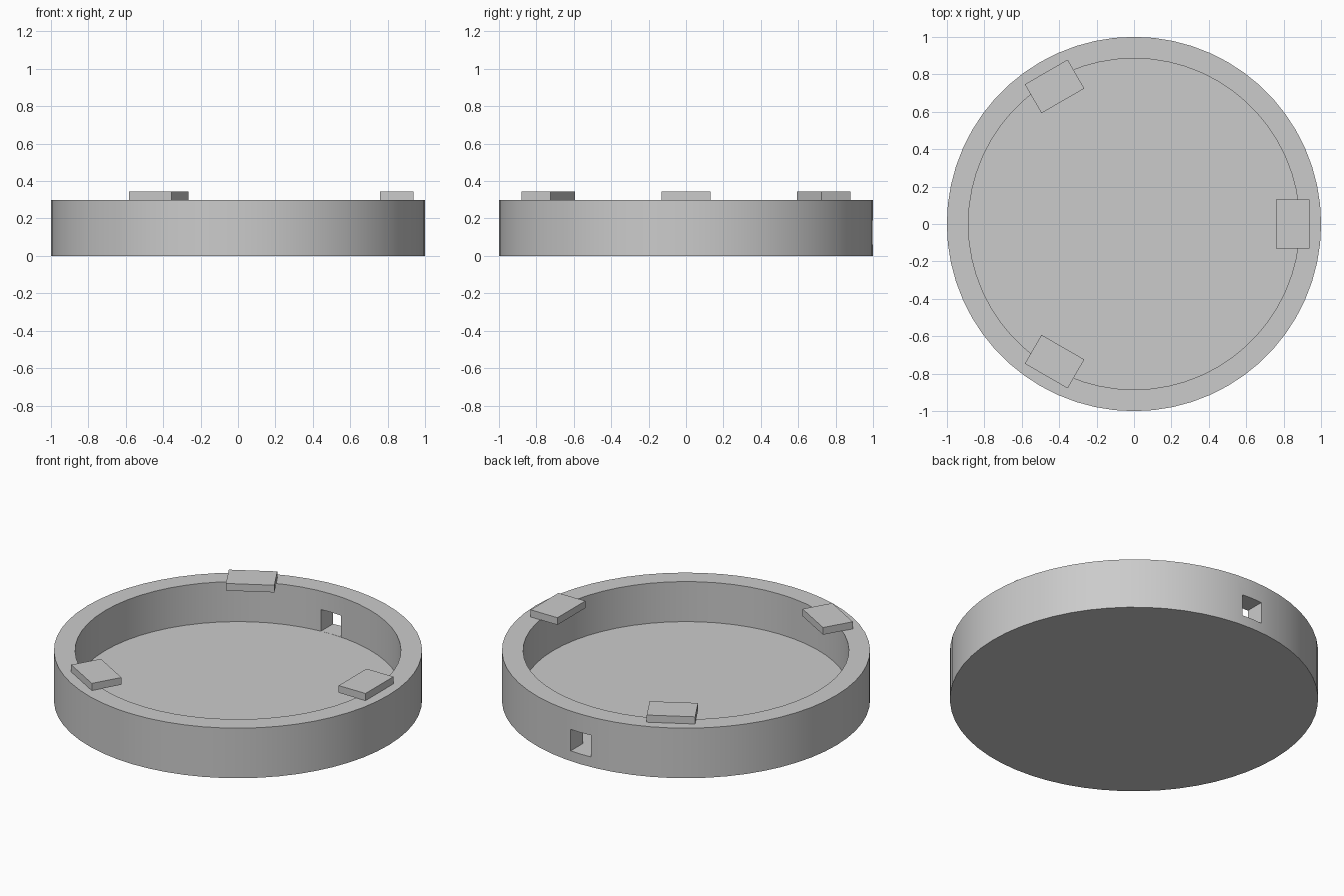
import bpy, bmesh, math
from mathutils import Matrix, Vector

default = bpy.data.objects.get("Cube")
if default:
    bpy.data.objects.remove(default)

SEGMENTS = 60
RADIUS, INNER = 1.0, 0.885
HEIGHT, FLOOR, TAB_TOP = 0.3, 0.06, 0.343

grey = bpy.data.materials.new("light grey")
grey.use_nodes = True
grey.diffuse_color = (0.6, 0.6, 0.6, 1)
grey.node_tree.nodes["Principled BSDF"].inputs["Base Color"].default_value = (0.6, 0.6, 0.6, 1)


def add_object(name, bm):
    bmesh.ops.recalc_face_normals(bm, faces=bm.faces)
    mesh = bpy.data.meshes.new(name)
    bm.to_mesh(mesh)
    bm.free()
    mesh.materials.append(grey)
    obj = bpy.data.objects.new(name, mesh)
    bpy.context.collection.objects.link(obj)
    return obj


def box(name, low, high, turn=0.0):
    low, high = Vector(low), Vector(high)
    bm = bmesh.new()
    bmesh.ops.create_cube(bm, size=1)
    bmesh.ops.scale(bm, vec=high - low, verts=bm.verts)
    bmesh.ops.translate(bm, vec=(low + high) / 2, verts=bm.verts)
    bmesh.ops.transform(bm, matrix=Matrix.Rotation(turn, 4, "Z"), verts=bm.verts)
    return add_object(name, bm)


# Round tray: lathed floor and wall
bm = bmesh.new()
profile = [(0, 0), (RADIUS, 0), (RADIUS, HEIGHT), (INNER, HEIGHT), (INNER, FLOOR), (0, FLOOR)]
verts = [bm.verts.new((r, 0, z)) for r, z in profile]
edges = [bm.edges.new(pair) for pair in zip(verts, verts[1:])]
bmesh.ops.spin(bm, geom=verts + edges, cent=(0, 0, 0), axis=(0, 0, 1),
               angle=math.tau, steps=SEGMENTS)
bmesh.ops.remove_doubles(bm, verts=bm.verts, dist=0.0001)
tray = add_object("round_tray", bm)

# Square opening through the back wall, level with the floor
cutter = box("opening_cutter", (-0.067, 0.8, FLOOR + 0.0005), (0.067, 1.1, 0.19))
cutter.hide_render = True
cut = tray.modifiers.new("opening", "BOOLEAN")
cut.operation = "DIFFERENCE"
cut.solver = "EXACT"
cut.object = cutter
bpy.ops.object.select_all(action="DESELECT")
bpy.context.view_layer.objects.active = tray
tray.select_set(True)
bpy.ops.object.modifier_apply(modifier=cut.name)
bpy.data.objects.remove(cutter)
bpy.ops.object.shade_smooth_by_angle(angle=math.radians(30))

# Three retaining tabs spaced evenly on the rim
for i, place in enumerate(("left", "back", "front")):
    box(place + "_tab", (0.76, -0.132, HEIGHT), (0.938, 0.132, TAB_TOP), i * math.tau / 3)
